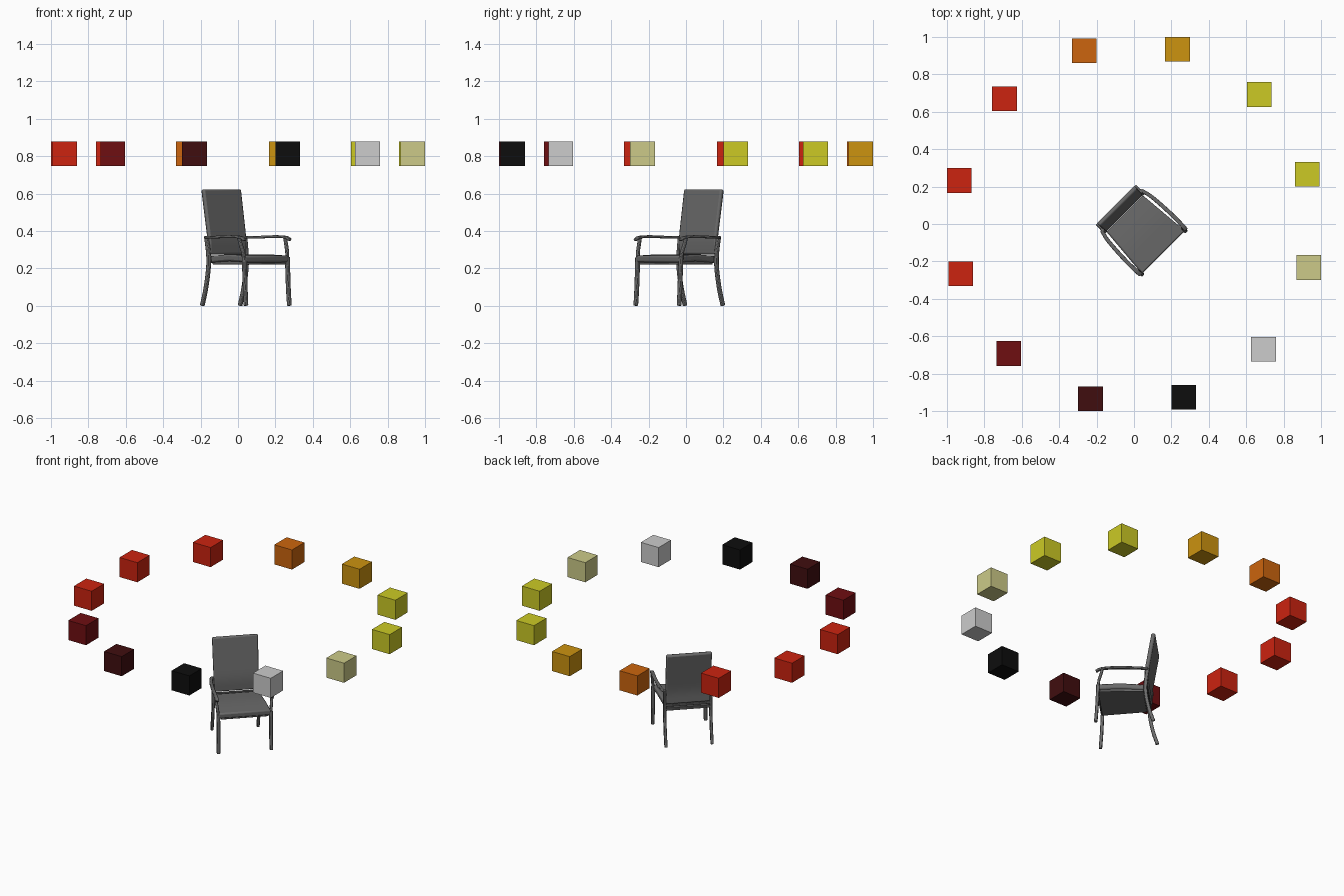
import bpy, bmesh, math
from mathutils import Vector

old = bpy.data.objects.get("Cube")
if old:
    bpy.data.objects.remove(old, do_unlink=True)


def linear(c):
    c /= 255
    return c / 12.92 if c <= 0.04045 else ((c + 0.055) / 1.055) ** 2.4


def material(name, *rgb):
    colour = [linear(c) for c in rgb] + [1]
    mat = bpy.data.materials.new(name)
    mat.use_nodes = True
    mat.diffuse_color = colour
    bsdf = mat.node_tree.nodes["Principled BSDF"]
    bsdf.inputs["Base Color"].default_value = colour
    bsdf.inputs["Roughness"].default_value = 0.7
    return mat


black = material("black", 13, 13, 13)
maroon = material("maroon", 64, 13, 15)
dark_red = material("dark red", 111, 14, 17)
red = material("red", 204, 35, 16)
orange = material("orange", 204, 101, 14)
amber = material("amber", 204, 147, 16)
yellow = material("yellow", 204, 202, 37)
cream = material("cream", 204, 202, 136)
light_grey = material("light grey", 204, 204, 204)
chair_grey = material("chair grey", 105, 105, 105)


def add_object(name, bm, mat):
    bmesh.ops.recalc_face_normals(bm, faces=bm.faces)
    mesh = bpy.data.meshes.new(name)
    bm.to_mesh(mesh)
    bm.free()
    mesh.materials.append(mat)
    obj = bpy.data.objects.new(name, mesh)
    bpy.context.collection.objects.link(obj)
    return obj


def smooth_path(points, steps=4):
    """Catmull-Rom curve through the points."""
    pts = [Vector(p) for p in points]
    pts = [2 * pts[0] - pts[1]] + pts + [2 * pts[-1] - pts[-2]]
    out = []
    for a, b, c, d in zip(pts, pts[1:], pts[2:], pts[3:]):
        for i in range(steps):
            t = i / steps
            out.append(0.5 * (2 * b + (c - a) * t + (2 * a - 5 * b + 4 * c - d) * t * t
                              + (3 * b - a - 3 * c + d) * t ** 3))
    return out + [pts[-2]]


def beam(name, points, width, thick, end_width=None, bevel=0.004):
    """Sweep a rectangle along a path; the width runs across the chair."""
    path = smooth_path(points)
    end_width = end_width or width
    bm = bmesh.new()
    rings = []
    for i, p in enumerate(path):
        tangent = path[min(i + 1, len(path) - 1)] - path[max(i - 1, 0)]
        normal = Vector((0, -tangent.z, tangent.y)).normalized() * thick / 2
        t = i / (len(path) - 1)
        across = Vector(((width + (end_width - width) * t) / 2, 0, 0))
        corners = (across + normal, across - normal, -across - normal, normal - across)
        rings.append([bm.verts.new(p + c) for c in corners])
    for r, s in zip(rings, rings[1:]):
        for k in range(4):
            bm.faces.new((r[k], r[k - 1], s[k - 1], s[k]))
    bm.faces.new(rings[0])
    bm.faces.new(rings[-1])
    obj = add_object(name, bm, chair_grey)
    mod = obj.modifiers.new("soft edges", "BEVEL")
    mod.width, mod.segments = bevel, 2
    mod.limit_method, mod.angle_limit = "ANGLE", math.radians(50)
    # The chair is turned to face between front and left
    obj.rotation_euler.z = math.radians(45)
    obj.location = (0.003, 0.003, 0)
    bpy.ops.object.select_all(action="DESELECT")
    obj.select_set(True)
    bpy.context.view_layer.objects.active = obj
    bpy.ops.object.shade_smooth_by_angle(angle=math.radians(40))
    return obj


# Seat cushion, its frame and the curved backrest
beam("seat_cushion", [(0, -0.218, 0.25), (0, -0.07, 0.256), (0, 0.075, 0.248)],
     0.325, 0.036, 0.275, 0.009)
beam("seat_frame", [(0, -0.208, 0.232), (0, 0.07, 0.232)], 0.3, 0.022, 0.26)
beam("backrest", [(0, 0.09, 0.275), (0, 0.09, 0.36), (0, 0.107, 0.47), (0, 0.132, 0.622)],
     0.276, 0.026, 0.284, 0.009)

# Rails joining the rear legs
for height in (0.235, 0.262):
    beam("rear_rail", [(0, 0.08, height), (0, 0.094, height)], 0.28, 0.012, bevel=0.002)

# Legs and arms, mirrored left and right
for side, label in ((1, "left"), (-1, "right")):
    beam(label + "_rear_leg",
         [(side * 0.143, 0.132, 0), (side * 0.143, 0.105, 0.09), (side * 0.143, 0.085, 0.2),
          (side * 0.143, 0.085, 0.28), (side * 0.146, 0.098, 0.372)], 0.018, 0.022)
    beam(label + "_front_leg",
         [(side * 0.164, -0.22, 0), (side * 0.163, -0.213, 0.1), (side * 0.163, -0.206, 0.262)],
         0.02, 0.02, 0.022)
    beam(label + "_arm_support",
         [(side * 0.164, -0.205, 0.25), (side * 0.167, -0.2, 0.29),
          (side * 0.172, -0.187, 0.33), (side * 0.174, -0.178, 0.366)], 0.018, 0.016)
    beam(label + "_armrest",
         [(side * 0.151, 0.1, 0.366), (side * 0.166, 0.03, 0.366), (side * 0.174, -0.1, 0.37),
          (side * 0.173, -0.185, 0.366), (side * 0.17, -0.218, 0.352)], 0.02, 0.014, 0.024)

# Ring of floating cubes
ring = [yellow, yellow, amber, orange, red, red, red, dark_red, maroon, black, light_grey, cream]
for i, mat in enumerate(ring):
    angle = math.radians(16 + 30 * i)
    bm = bmesh.new()
    bmesh.ops.create_cube(bm, size=0.132)
    cube = add_object("floating_cube", bm, mat)
    cube.location = (0.963 * math.cos(angle), 0.963 * math.sin(angle), 0.812)
